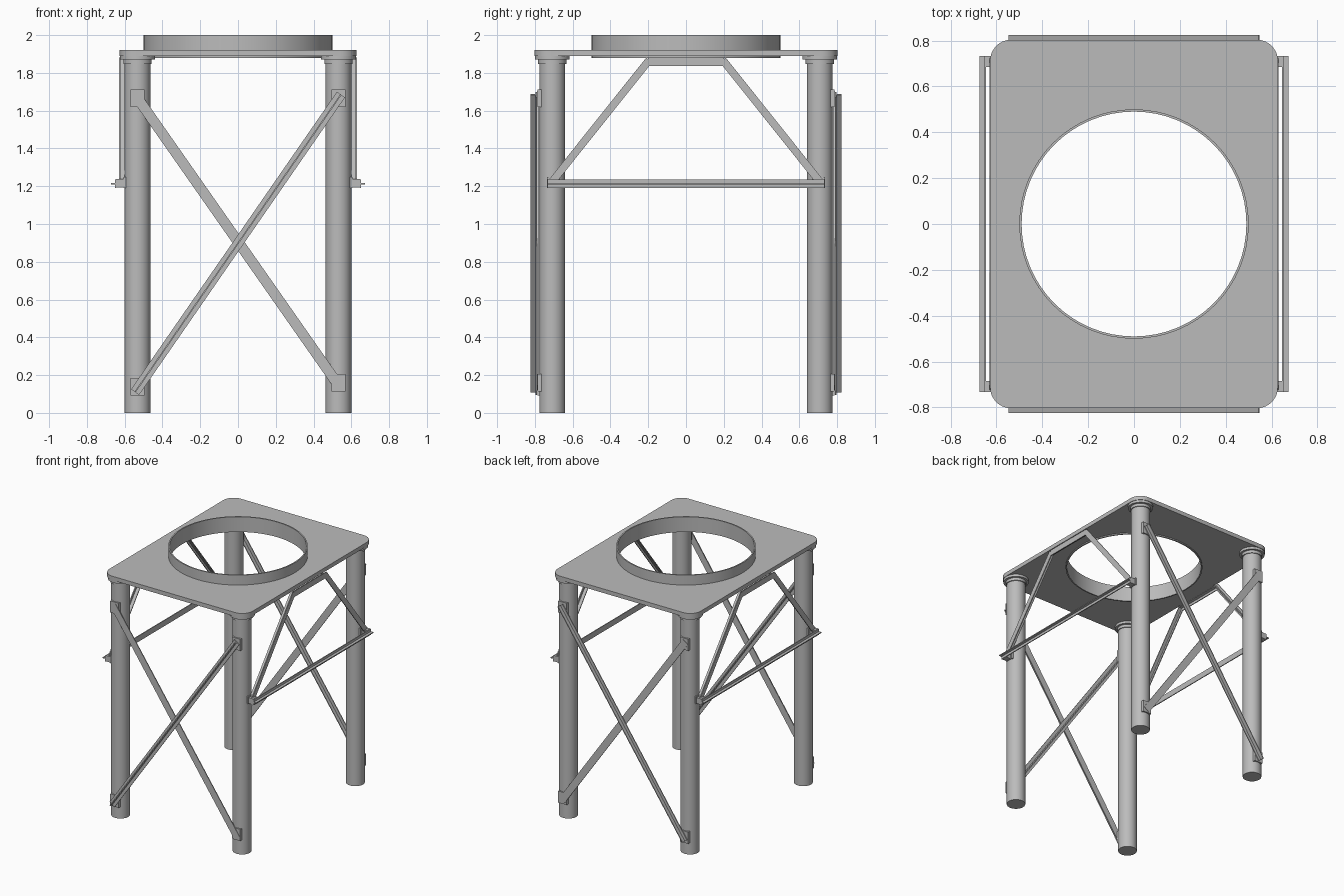
import bpy, bmesh, math
from mathutils import Vector

cube = bpy.data.objects.get("Cube")
if cube:
    bpy.data.objects.remove(cube, do_unlink=True)

steel = bpy.data.materials.new("steel grey")
steel.use_nodes = True
GREY = (0.5, 0.5, 0.5, 1)
steel.diffuse_color = GREY
steel.node_tree.nodes["Principled BSDF"].inputs["Base Color"].default_value = GREY


def finish(name, bm, smooth=False):
    bmesh.ops.recalc_face_normals(bm, faces=bm.faces)
    me = bpy.data.meshes.new(name)
    bm.to_mesh(me)
    bm.free()
    me.materials.append(steel)
    ob = bpy.data.objects.new(name, me)
    bpy.context.collection.objects.link(ob)
    if smooth:
        bpy.ops.object.select_all(action='DESELECT')
        ob.select_set(True)
        bpy.context.view_layer.objects.active = ob
        bpy.ops.object.shade_smooth_by_angle(angle=math.radians(35))
    return ob


def lathe(name, profile, x=0, y=0, steps=48, closed=False):
    """Revolve (radius, height) points about a vertical axis."""
    bm = bmesh.new()
    verts = [bm.verts.new((r, 0, z)) for r, z in profile]
    pairs = list(zip(verts, verts[1:] + verts[:1])) if closed else list(zip(verts, verts[1:]))
    edges = [bm.edges.new(p) for p in pairs]
    bmesh.ops.spin(bm, geom=verts + edges, cent=(0, 0, 0), axis=(0, 0, 1),
                   angle=math.tau, steps=steps, use_duplicate=False)
    bmesh.ops.remove_doubles(bm, verts=bm.verts, dist=1e-5)
    bmesh.ops.translate(bm, verts=bm.verts, vec=(x, y, 0))
    return finish(name, bm, True)


def box(name, low, high):
    bm = bmesh.new()
    bmesh.ops.create_cube(bm, size=1)
    for v in bm.verts:
        v.co = [(a + b) / 2 + c * (b - a) for a, b, c in zip(low, high, v.co)]
    return finish(name, bm)


def tee_beam(name, start, end, stem_dir, width, depth, t=0.007):
    """T-section bar: the flange lies on the line, the stem points along stem_dir."""
    start, end, out = Vector(start), Vector(end), Vector(stem_dir)
    side = (end - start).normalized().cross(out)
    w, h = width / 2, t / 2
    section = [(-w, 0), (w, 0), (w, t), (h, t), (h, depth), (-h, depth), (-h, t), (-w, t)]
    bm = bmesh.new()
    face = bm.faces.new([bm.verts.new(start + side * a + out * b) for a, b in section])
    ext = bmesh.ops.extrude_face_region(bm, geom=[face])
    moved = [g for g in ext["geom"] if isinstance(g, bmesh.types.BMVert)]
    bmesh.ops.translate(bm, verts=moved, vec=end - start)
    return finish(name, bm)


# Deck plate: rounded rectangle with a round opening
HX, HY, RAD = 0.627, 0.803, 0.09
outline = []
for i, (sx, sy) in enumerate([(1, 1), (-1, 1), (-1, -1), (1, -1)]):
    for k in range(9):
        a = math.radians(90) * (i + k / 8)
        outline.append((sx * (HX - RAD) + RAD * math.cos(a), sy * (HY - RAD) + RAD * math.sin(a)))
opening = [(0.495 * math.cos(math.tau * k / 64), 0.495 * math.sin(math.tau * k / 64)) for k in range(64)]
curve = bpy.data.curves.new("deck_plate", 'CURVE')
curve.dimensions = '2D'
curve.fill_mode = 'BOTH'
curve.extrude = 0.016
for loop in (outline, opening):
    spline = curve.splines.new('POLY')
    spline.points.add(len(loop) - 1)
    for p, (x, y) in zip(spline.points, loop):
        p.co = (x, y, 0, 1)
    spline.use_cyclic_u = True
curve.materials.append(steel)
deck = bpy.data.objects.new("deck_plate", curve)
deck.location.z = 1.905
bpy.context.collection.objects.link(deck)
bpy.ops.object.select_all(action='DESELECT')
deck.select_set(True)
bpy.context.view_layer.objects.active = deck
bpy.ops.object.convert(target='MESH')
bpy.ops.object.shade_smooth_by_angle(angle=math.radians(35))

# Collar ring through the deck
lathe("deck_ring", [(0.49, 1.88), (0.5, 1.88), (0.5, 2.0), (0.49, 2.0)], steps=64, closed=True)

# Legs with stepped heads
LX, LY = 0.532, 0.708
for sx, lr in ((1, "left"), (-1, "right")):
    for sy, fb in ((-1, "front"), (1, "back")):
        lathe(f"{fb}_{lr}_leg",
              [(0, 0), (0.068, 0), (0.068, 1.848), (0.075, 1.848), (0.075, 1.87),
               (0.092, 1.87), (0.092, 1.89), (0, 1.89)], sx * LX, sy * LY)

# Crossed braces on the front and back, with their gusset plates
for s, fb in ((-1, "front"), (1, "back")):
    tee_beam(f"{fb}_outer_brace", (-0.545, s * 0.79, 0.11), (0.545, s * 0.79, 1.685),
             (0, s, 0), 0.052, 0.034)
    tee_beam(f"{fb}_inner_brace", (-0.545, s * 0.788, 1.685), (0.54, s * 0.788, 0.135),
             (0, -s, 0), 0.055, 0.034)
    for x, z in ((-LX, 0.138), (LX, 0.16), (-LX, 1.665), (LX, 1.665)):
        ys = sorted((s * 0.762, s * 0.785))
        box(f"{fb}_gusset", (x - 0.037, ys[0], z - 0.046), (x + 0.037, ys[1], z + 0.046))

# Side trusses
for s, lr in ((1, "left"), (-1, "right")):
    inward, x = (-s, 0, 0), s * 0.63
    tee_beam(f"{lr}_bottom_chord", (s * 0.645, -0.732, 1.213), (s * 0.645, 0.732, 1.213),
             (s, 0, 0), 0.045, 0.028)
    tee_beam(f"{lr}_top_chord", (x, -0.2, 1.859), (x, 0.2, 1.859), inward, 0.045, 0.033)
    for d, fb in ((-1, "front"), (1, "back")):
        tee_beam(f"{lr}_{fb}_strut", (x, d * 0.708, 1.225), (x, d * 0.195, 1.868),
                 inward, 0.04, 0.033)
        xs = sorted((s * 0.59, s * 0.605))
        ys = sorted((d * 0.67, d * 0.737))
        box(f"{lr}_{fb}_truss_plate", (xs[0], ys[0], 1.19), (xs[1], ys[1], 1.248))
        xs = sorted((s * 0.6, s * 0.646))
        ys = sorted((d * 0.685, d * 0.732))
        box(f"{lr}_{fb}_truss_spacer", (xs[0], ys[0], 1.192), (xs[1], ys[1], 1.238))
